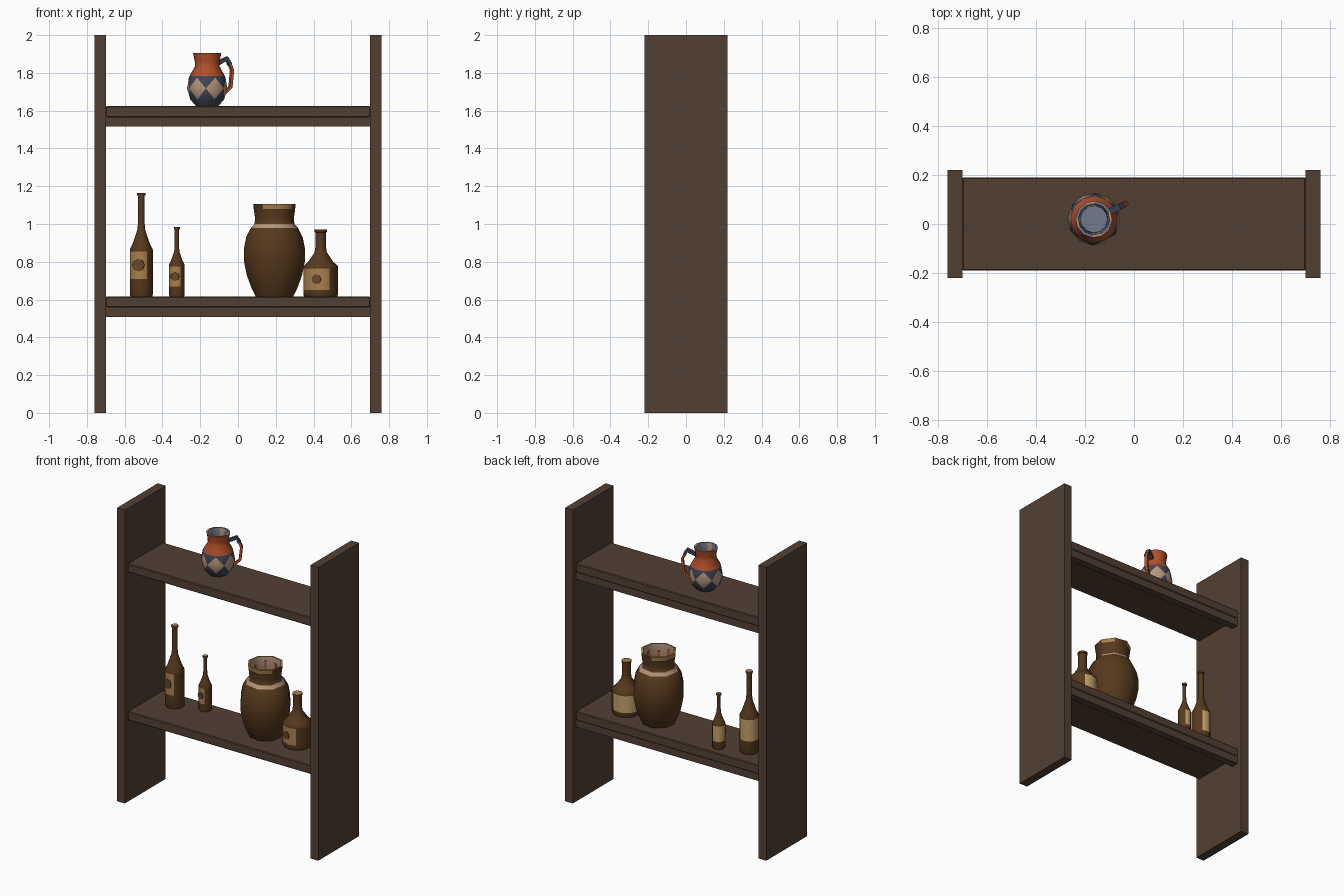
import bpy, bmesh
from math import sin, cos, pi, radians
from mathutils import Vector, Matrix

if "Cube" in bpy.data.objects:
    bpy.data.objects.remove(bpy.data.objects["Cube"])


def material(name, color):
    m = bpy.data.materials.new(name)
    m.use_nodes = True
    m.diffuse_color = (*color, 1)
    m.node_tree.nodes["Principled BSDF"].inputs["Base Color"].default_value = (*color, 1)
    return m


PALETTE = [
    material("dark_wood", (.086, .051, .034)),
    material("brown_glaze", (.094, .041, .012)),
    material("label_tan", (.4, .22, .075)),
    material("label_pale", (.55, .36, .15)),
    material("label_mark", (.13, .065, .022)),
    material("orange_clay", (.45, .08, .022)),
    material("slate_blue", (.05, .06, .09)),
    material("cream", (.47, .31, .2)),
    material("grey_lining", (.17, .2, .27)),
]
WOOD, BROWN, TAN, PALE, MARK, ORANGE, BLUE, CREAM, GREY = range(9)


def finish(name, bm, smooth=None):
    bmesh.ops.recalc_face_normals(bm, faces=bm.faces)
    me = bpy.data.meshes.new(name)
    bm.to_mesh(me)
    bm.free()
    for m in PALETTE:
        me.materials.append(m)
    ob = bpy.data.objects.new(name, me)
    bpy.context.collection.objects.link(ob)
    if smooth:
        bpy.ops.object.select_all(action="DESELECT")
        ob.select_set(True)
        bpy.context.view_layer.objects.active = ob
        bpy.ops.object.shade_smooth_by_angle(angle=radians(smooth))
    return ob


def box(name, lo, hi, mat=WOOD, bevel=0):
    lo, hi = Vector(lo), Vector(hi)
    bm = bmesh.new()
    bmesh.ops.create_cube(bm, size=1, matrix=Matrix.Translation((lo + hi) / 2)
                          @ Matrix.Diagonal((*(hi - lo), 1)))
    if bevel:
        bmesh.ops.bevel(bm, geom=bm.edges[:], offset=bevel, segments=1, affect="EDGES")
    for f in bm.faces:
        f.material_index = mat
    return finish(name, bm)


def revolve(name, profile, sides, centre, paint, diamonds=None, phase=0, smooth=50):
    """Lathe of (radius, z, colour) rows; paint(row, side) recolours faces.
    diamonds = ring on which a belt of cream diamonds is centred."""
    bm = bmesh.new()
    rings = [[bm.verts.new((centre[0] + r * cos(a), centre[1] + r * sin(a), z))
              for a in (phase + 2 * pi * k / sides for k in range(sides))]
             for r, z, _ in profile]

    def face(mat, *verts):
        bm.faces.new(verts).material_index = mat

    for j in range(len(rings) - 1):
        low, high = rings[j], rings[j + 1]
        for k in range(sides):
            n = (k + 1) % sides
            if diamonds is not None and diamonds in (j, j + 1):
                near, far = (low, high) if diamonds == j else (high, low)
                c, o = (n, k) if k % 2 else (k, n)
                face(CREAM, near[c], near[o], far[c])
                face(BLUE, near[o], far[o], far[c])
            else:
                new = paint(j, k)
                face(profile[j][2] if new is None else new, low[k], low[n], high[n], high[k])
    face(profile[0][2], *rings[0])
    face(profile[-1][2], *rings[-1])
    return finish(name, bm, smooth)


# Shelf frame: side panels, boards and a rail under each back edge
for side, s in (("left", 1), ("right", -1)):
    x = sorted((s * .70, s * .76))
    box(side + "_side_panel", (x[0], -.22, 0), (x[1], .22, 2))
for level, z in (("lower", .617), ("upper", 1.625)):
    box(level + "_shelf_board", (-.70, -.19, z - .06), (.70, .19, z), bevel=.005)
    box(level + "_shelf_back_rail", (-.70, .135, z - .109), (.70, .185, z - .06))

FLOOR = .617


# Bottles with a wrapped label, paler at the back, and a dark mark
def label_paint(j, k):
    if j == 2 and 2 <= k < 10:
        return PALE if k < 6 else TAN


def bottle(name, x, y, r, neck, label, shoulder, neck_z, top):
    low, high = label
    rows = [(r * .95, FLOOR, BROWN), (r, FLOOR + .01, BROWN), (r, low, BROWN),
            (r, high, BROWN), (r, shoulder, BROWN), (r * .72, (shoulder * 2 + neck_z) / 3, BROWN),
            (neck * 1.15, neck_z, BROWN), (neck, neck_z + .03, BROWN), (neck, top - .015, BROWN),
            (neck + .004, top - .013, BROWN), (neck + .004, top, TAN)]
    revolve(name, rows, 12, (x, y), label_paint)
    a = radians(-105)
    out = Vector((cos(a), sin(a), 0))
    size = (high - low) * .23
    bm = bmesh.new()
    bmesh.ops.create_cone(
        bm, cap_ends=True, segments=8, radius1=size, radius2=size, depth=.006,
        matrix=Matrix.Translation(Vector((x, y, (low + high) / 2)) + out * (r - .002))
        @ out.to_track_quat("Z", "Y").to_matrix().to_4x4())
    for f in bm.faces:
        f.material_index = MARK
    finish(name + "_label_mark", bm)


bottle("tall_bottle", -.512, .05, .061, .018, (.71, .855), .865, .97, 1.165)
bottle("small_bottle", -.324, .11, .041, .012, (.67, .775), .785, .855, .985)
bottle("wide_bottle", .438, .015, .092, .028, (.65, .765), .775, .85, .97)

# Storage pot with a pale neck band, worn rim and streaked lining
pot = (.193, .02)
TURN = radians(12)
revolve("storage_pot", [
    (.102, FLOOR, BROWN), (.124, .66, BROWN), (.15, .73, BROWN), (.166, .81, BROWN),
    (.165, .87, BROWN), (.153, .93, BROWN), (.127, .98, CREAM), (.108, 1.0, BROWN),
    (.105, 1.03, BROWN), (.112, 1.08, TAN), (.115, 1.105, TAN), (.102, 1.105, CREAM),
    (.096, 1.03, CREAM), (.12, .96, CREAM), (.12, .75, BROWN)], 8, pot,
    lambda j, k: BROWN if j == 9 and k % 3 == 1 else None, phase=TURN)
for k in range(8):
    streak = box("pot_lining_streak", (.086, -.007, 1.02), (.09, .007, 1.06 + .01 * (k % 3)), ORANGE)
    streak.matrix_world = (Matrix.Translation((*pot, 0))
                           @ Matrix.Rotation(TURN + 2 * pi * (k + .5) / 8, 4, "Z"))

# Painted jug
jug = (-.163, .019)
revolve("painted_jug", [
    (.06, 1.625, BLUE), (.09, 1.66, BLUE), (.107, 1.718, BLUE), (.097, 1.775, BLUE),
    (.094, 1.783, ORANGE), (.065, 1.835, ORANGE), (.066, 1.86, ORANGE), (.075, 1.905, GREY),
    (.064, 1.905, GREY), (.054, 1.84, GREY), (.085, 1.77, GREY), (.08, 1.66, GREY)],
    12, jug, lambda j, k: CREAM if j in (7, 8) and k % 3 == 0 else None,
    diamonds=2, phase=radians(-4))


# Jug handle: a slate upper arm and an orange lower arm
def bar(name, path, mat, w):
    angle = radians(26)
    out = Vector((cos(angle), sin(angle), 0))
    across = Vector((-sin(angle), cos(angle), 0)) * w
    pts = [Vector((*jug, 0)) + out * r + Vector((0, 0, z)) for r, z in path]
    bm = bmesh.new()
    rings = []
    for i, p in enumerate(pts):
        along = (pts[min(i + 1, len(pts) - 1)] - pts[max(i - 1, 0)]).normalized()
        up = along.cross(across).normalized() * w * .8
        rings.append([bm.verts.new(p + a * across + b * up)
                      for a, b in ((1, 1), (-1, 1), (-1, -1), (1, -1))])
    for a, b in zip(rings, rings[1:]):
        for k in range(4):
            n = (k + 1) % 4
            bm.faces.new((a[k], a[n], b[n], b[k]))
    bm.faces.new(rings[0])
    bm.faces.new(rings[-1])
    for f in bm.faces:
        f.material_index = mat
    finish(name, bm)


bar("jug_handle_top", [(.06, 1.85), (.116, 1.876), (.132, 1.845)], BLUE, .013)
bar("jug_handle_lower", [(.126, 1.862), (.146, 1.815), (.137, 1.725), (.096, 1.69)], ORANGE, .01)
